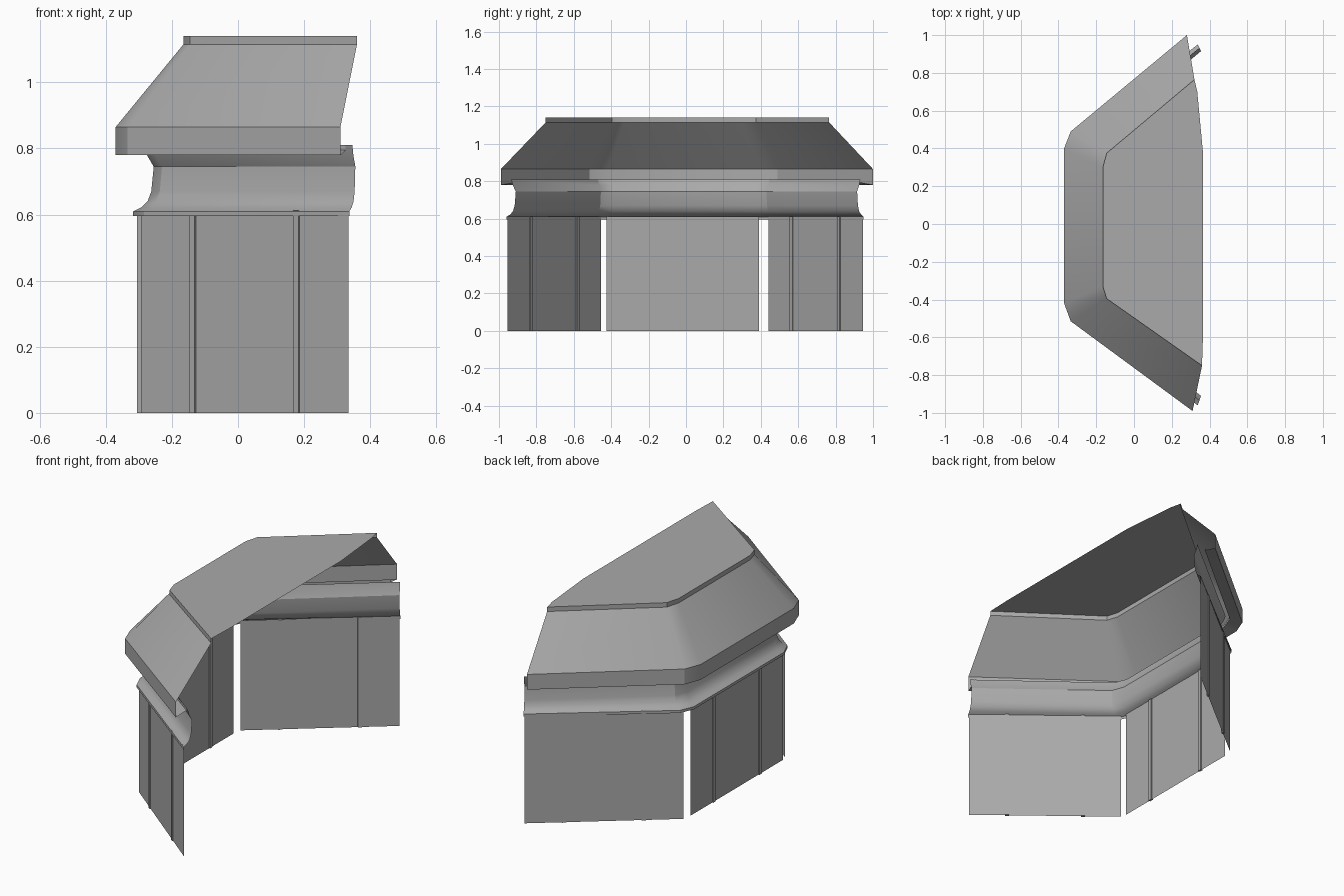
import bpy
import bmesh
from mathutils import Vector

cube = bpy.data.objects.get("Cube")
if cube:
    bpy.data.objects.remove(cube, do_unlink=True)

grey = bpy.data.materials.new("plain_grey")
grey.use_nodes = True
grey.diffuse_color = (0.4, 0.4, 0.4, 1)
grey.node_tree.nodes["Principled BSDF"].inputs["Base Color"].default_value = (0.4, 0.4, 0.4, 1)


def finish(name, bm, smooth=True):
    mesh = bpy.data.meshes.new(name)
    bm.to_mesh(mesh)
    bm.free()
    mesh.materials.append(grey)
    obj = bpy.data.objects.new(name, mesh)
    bpy.context.collection.objects.link(obj)
    if smooth:
        bpy.ops.object.select_all(action='DESELECT')
        obj.select_set(True)
        bpy.context.view_layer.objects.active = obj
        bpy.ops.object.shade_smooth_by_angle(angle=0.5)
    return obj


def ring(outer, inner, t, z):
    """Plan outline blended between two outlines at a height."""
    return [Vector((*a, 0)).lerp(Vector((*b, 0)), t) + Vector((0, 0, z))
            for a, b in zip(outer, inner)]


def loft(name, outer, inner, profile):
    """Open sheet through a profile of (blend, height) pairs."""
    bm = bmesh.new()
    rows = [[bm.verts.new(p) for p in ring(outer, inner, t, z)] for t, z in profile]
    for low, high in zip(rows, rows[1:]):
        for i in range(len(low) - 1):
            bm.faces.new((low[i + 1], low[i], high[i], high[i + 1]))
    return finish(name, bm)


# Plan outlines, from the front end round the bay to the back end
eave = [(.31, -.99), (-.335, -.515), (-.37, -.42), (-.37, .40), (-.335, .49), (.28, 1.0)]
crown = [(.36, -.75), (-.145, -.395), (-.165, -.33), (-.165, .30), (-.145, .375), (.32, .765)]
sill = [(.337, -.96), (-.285, -.485), (-.317, -.41), (-.317, .385), (-.285, .46), (.337, .95)]
neck = [(.355, -.91), (-.23, -.455), (-.255, -.385), (-.255, .36), (-.23, .43), (.355, .915)]

# Sloping roof with its eave lip and crown rim
loft("roof_slope", eave, crown, [(.3, .81), (.3, .795), (0, .78), (0, .865), (1, 1.115), (1, 1.14)])

# Concave moulding under the eave
loft("moulding", sill, neck, [(0, .595), (0, .61), (.4, .622), (.7, .64), (.88, .67),
                              (1, .745), (.67, .78), (.5, .81)])

# Flat roof plate
bm = bmesh.new()
outline = crown + [(.335, .7), (.365, .38), (.365, -.6)]
bm.faces.new([bm.verts.new((x, y, 1.14)) for x, y in reversed(outline)])
finish("roof_plate", bm, False)


# Wall panels, each with two upright ribs
def wall(name, start, end, height=.612):
    a, b = Vector((*start, 0)), Vector((*end, 0))
    up = Vector((0, 0, height))
    along = (b - a).normalized()
    side = along.cross(Vector((0, 0, 1)))
    bm = bmesh.new()
    bm.faces.new([bm.verts.new(p) for p in (a, b, b + up, a + up)])
    finish(name, bm, False)
    bm = bmesh.new()
    for t in (.25, .75):
        mid = a.lerp(b, t)
        foot = [bm.verts.new(mid + along * u * .011 + side * v * .006)
                for u, v in ((-1, -1), (1, -1), (1, 1), (-1, 1))]
        base = bm.faces.new(foot)
        top = bmesh.ops.extrude_face_region(bm, geom=[base])["geom"]
        bmesh.ops.translate(bm, vec=up, verts=[g for g in top if isinstance(g, bmesh.types.BMVert)])
    bmesh.ops.recalc_face_normals(bm, faces=bm.faces)
    finish(name + "_ribs", bm, False)


wall("front_wall", (.335, -.955), (-.293, -.455))
wall("middle_wall", (-.3, -.425), (-.3, .39))
wall("back_wall", (-.293, .44), (.335, .945))
